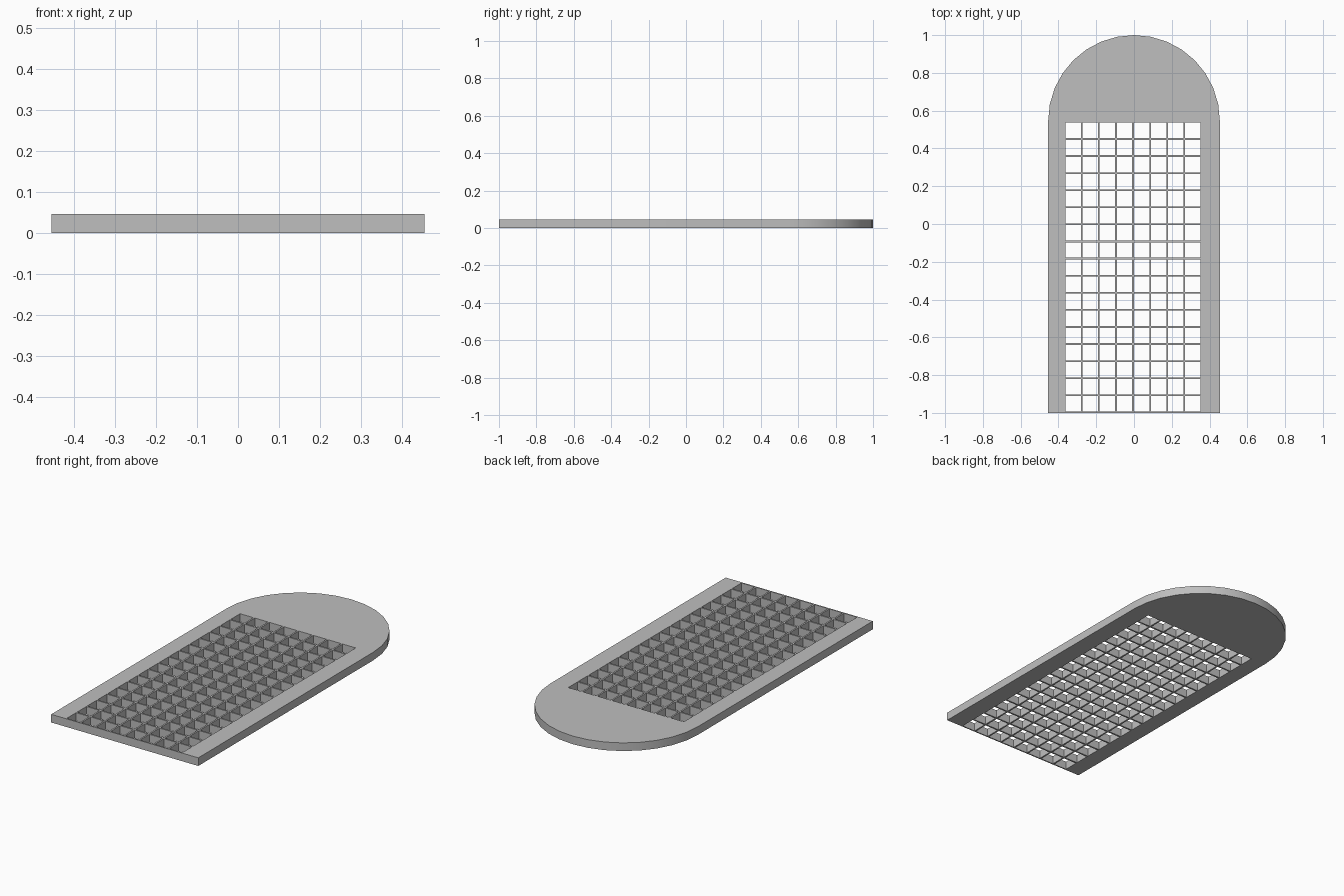
import bpy, bmesh, math

cube = bpy.data.objects.get("Cube")
if cube:
    bpy.data.objects.remove(cube, do_unlink=True)

RADIUS = 0.4545              # half width and radius of the rounded end
THICK = 0.0455
ARC_Y = 1 - RADIUS           # centre of the rounded end
PITCH, HOLE = 0.0905, 0.0815
COLS, ROWS = 8, 17
LEFT, TOP = -0.3625, 0.5364  # back right corner of the mesh area
ARC_STEPS = 16

# Flat grey material
grey = bpy.data.materials.new("plain grey")
grey.use_nodes = True
colour = (0.52, 0.52, 0.52, 1)
grey.diffuse_color = colour
grey.node_tree.nodes["Principled BSDF"].inputs["Base Color"].default_value = colour

# Plate profile: round-ended outline with a grid of square holes
curve = bpy.data.curves.new("grid_plate", "CURVE")
curve.dimensions = "2D"
curve.fill_mode = "BOTH"
curve.extrude = THICK / 2


def add_loop(points):
    spline = curve.splines.new("POLY")
    spline.points.add(len(points) - 1)
    for point, (x, y) in zip(spline.points, points):
        point.co = (x, y, 0, 1)
    spline.use_cyclic_u = True


outline = [(-RADIUS, -1), (RADIUS, -1)]
for i in range(ARC_STEPS + 1):
    a = math.pi * i / ARC_STEPS
    outline.append((RADIUS * math.cos(a), ARC_Y + RADIUS * math.sin(a)))
add_loop(outline)

for col in range(COLS):
    for row in range(ROWS):
        x, y = LEFT + col * PITCH, TOP - row * PITCH
        add_loop([(x, y), (x, y - HOLE), (x + HOLE, y - HOLE), (x + HOLE, y)])

# Turn the extruded profile into a welded mesh
plate = bpy.data.objects.new("grid_plate", curve)
bpy.context.collection.objects.link(plate)
plate.location.z = THICK / 2
bpy.ops.object.select_all(action="DESELECT")
plate.select_set(True)
bpy.context.view_layer.objects.active = plate
bpy.ops.object.convert(target="MESH")
plate = bpy.context.view_layer.objects.active

bm = bmesh.new()
bm.from_mesh(plate.data)
bmesh.ops.remove_doubles(bm, verts=bm.verts, dist=0.0005)
bmesh.ops.recalc_face_normals(bm, faces=bm.faces)
bm.to_mesh(plate.data)
bm.free()

plate.data.materials.clear()
plate.data.materials.append(grey)
bpy.ops.object.shade_smooth_by_angle(angle=math.radians(30))
